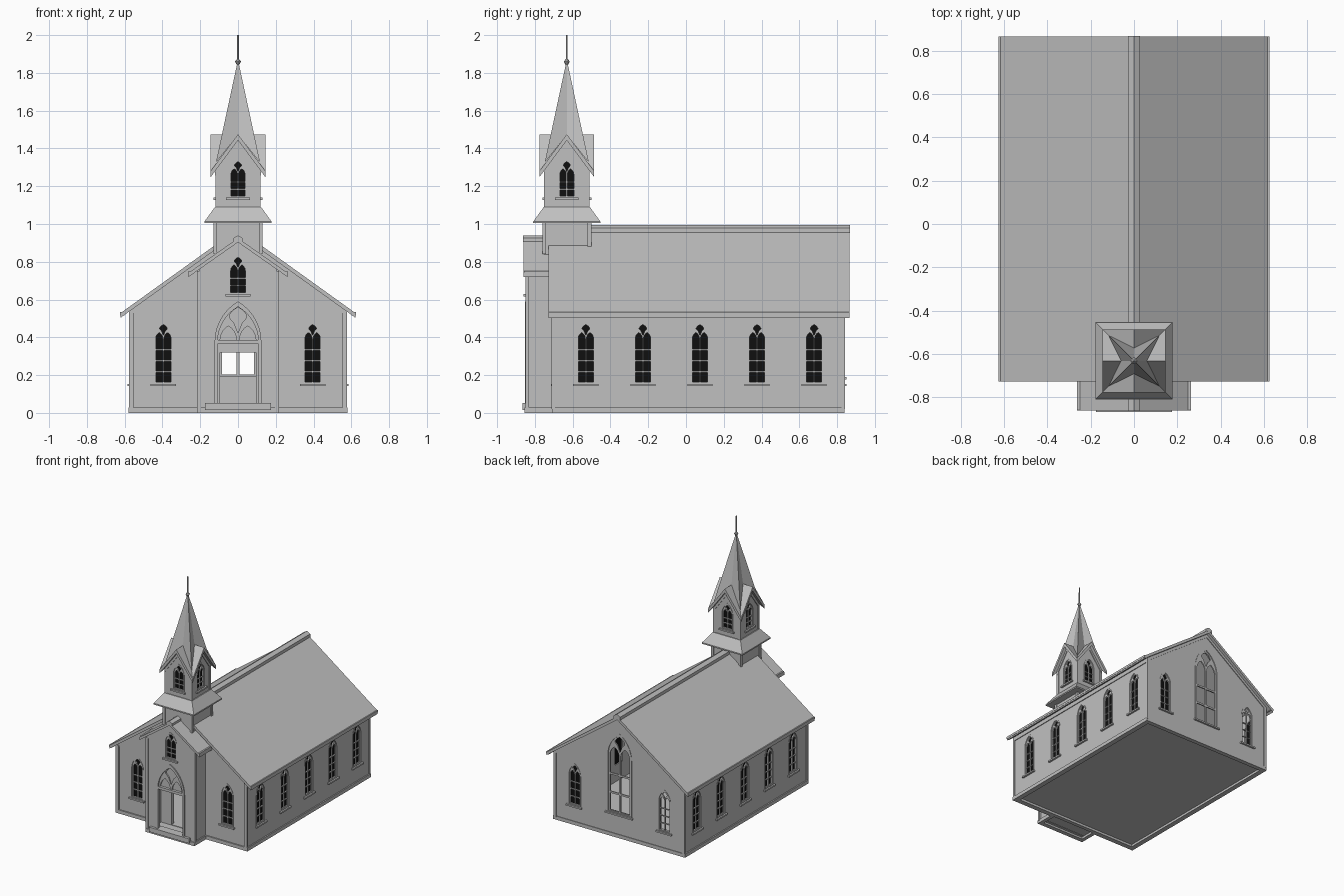
import bpy, bmesh, math
from mathutils import Matrix, Vector

if "Cube" in bpy.data.objects:
    bpy.data.objects.remove(bpy.data.objects["Cube"])


def material(name, value):
    m = bpy.data.materials.new(name)
    m.use_nodes = True
    m.diffuse_color = (value, value, value, 1)
    m.node_tree.nodes["Principled BSDF"].inputs["Base Color"].default_value = (value, value, value, 1)
    return m


GREY = material("painted grey", 0.53)
BLACK = material("black glass", 0.005)


def add_object(name, bm, mat=GREY):
    bmesh.ops.remove_doubles(bm, verts=bm.verts, dist=0.00005)
    bmesh.ops.recalc_face_normals(bm, faces=bm.faces)
    mesh = bpy.data.meshes.new(name)
    bm.to_mesh(mesh)
    bm.free()
    mesh.materials.append(mat)
    ob = bpy.data.objects.new(name, mesh)
    bpy.context.collection.objects.link(ob)
    return ob


def plate(name, frame, loops, d0, d1, mat=GREY):
    """Flat outline with holes, extruded from d0 to d1 along the frame's outward axis."""
    curve = bpy.data.curves.new(name, 'CURVE')
    curve.dimensions, curve.fill_mode = '2D', 'BOTH'
    curve.extrude = (d1 - d0) / 2
    for loop in loops:
        s = curve.splines.new('POLY')
        s.points.add(len(loop) - 1)
        for p, (u, v) in zip(s.points, loop):
            p.co = (u, v, 0, 1)
        s.use_cyclic_u = True
    tmp = bpy.data.objects.new(name, curve)
    bpy.context.collection.objects.link(tmp)
    graph = bpy.context.evaluated_depsgraph_get()
    mesh = bpy.data.meshes.new_from_object(tmp.evaluated_get(graph))
    bpy.data.objects.remove(tmp)
    bm = bmesh.new()
    bm.from_mesh(mesh)
    bpy.data.meshes.remove(mesh)
    bpy.data.curves.remove(curve)
    bm.transform(frame @ Matrix.Translation((0, 0, (d0 + d1) / 2)))
    for f in bm.faces:
        f.material_index = 0
        f.smooth = False
    return add_object(name, bm, mat)


def box(name, lo, hi):
    lo, hi = Vector(lo), Vector(hi)
    bm = bmesh.new()
    bmesh.ops.create_cube(bm, size=1, matrix=Matrix.Translation((lo + hi) / 2) @ Matrix.Diagonal((*(hi - lo), 1)))
    return add_object(name, bm)


def cone(name, r0, r1, z0, z1, sides, centre, turn=0):
    bm = bmesh.new()
    m = Matrix.Translation((*centre, (z0 + z1) / 2)) @ Matrix.Rotation(math.radians(turn), 4, 'Z')
    bmesh.ops.create_cone(bm, cap_ends=True, segments=sides, radius1=r0, radius2=r1, depth=z1 - z0, matrix=m)
    return add_object(name, bm)


def face(angle, dist, centre=(0, 0)):
    """Frame of an upright wall: u along the wall, v up, w outward."""
    return (Matrix.Translation((*centre, 0)) @ Matrix.Rotation(math.radians(angle), 4, 'Z')
            @ Matrix.Translation((0, -dist, 0)) @ Matrix.Rotation(math.pi / 2, 4, 'X'))


def rect(u0, u1, v0, v1):
    return [(u0, v0), (u1, v0), (u1, v1), (u0, v1)]


def lancet(c, w, v0, spring, n=7):
    """Pointed arch opening of half width w."""
    arc = [(2 * w * math.cos(t) - w, 2 * w * math.sin(t)) for t in (math.pi / 3 * i / n for i in range(n + 1))]
    right = [(c + x, spring + z) for x, z in arc]
    left = [(c - x, spring + z) for x, z in reversed(arc[:-1])]
    return [(c - w, v0), (c + w, v0)] + right + left


def chevron(w, ridge, slope, thick):
    e = ridge - slope * w
    return [(-w, e), (0, ridge), (w, e), (w, e - thick), (0, ridge - thick), (-w, e - thick)]


def window(name, frame, c, w, v0, spring, rows=4, glass=BLACK, sill=True):
    """Two-light traceried window with panes and sill."""
    t = w * 0.07
    step = (spring - v0) / rows
    holes = []
    for side in (-1, 1):
        cu, hw = c + side * (w / 2 - t / 2), w / 2 - 1.5 * t
        for i in range(rows - 1):
            holes.append(rect(cu - hw, cu + hw, v0 + i * step + t, v0 + (i + 1) * step - t))
        holes.append(lancet(cu, hw, v0 + (rows - 1) * step + t, spring, 5))
    eye = [(0, 0.35), (0.2, 0.85), (0.42, 1.08), (0.42, 1.2), (0.25, 1.42), (0, 1.58)]
    eye += [(-a, b) for a, b in reversed(eye[1:-1])]
    holes.append([(c + a * w, spring + b * w) for a, b in eye])
    plate(name + "_tracery", frame, [lancet(c, w + 0.003, v0 - 0.003, spring)] + holes, -0.014, -0.004)
    plate(name + "_casing", frame, [lancet(c, w + 0.008, v0 - 0.008, spring), lancet(c, w, v0, spring)], -0.01, 0.003)
    if glass:
        plate(name + "_glass", frame, [lancet(c, w + 0.002, v0 - 0.002, spring)], -0.022, -0.017, glass)
    if sill:
        plate(name + "_sill", frame, [rect(c - w - 0.02, c + w + 0.02, v0 - 0.018, v0 - 0.006)], -0.01, 0.015)


# Main dimensions
HW, Y0, Y1, RIDGE, SLOPE = 0.57, -0.70, 0.835, 0.975, 0.718
PW, PY, P_RIDGE, P_SLOPE = 0.205, -0.845, 0.925, 0.70
FRONT, PORCH, BACK = face(0, -Y0), face(0, -PY), face(180, Y1)
SIDES = {"left": (face(90, HW), 1), "right": (face(270, HW), -1)}
W, V0, SPRING = 0.047, 0.16, 0.393


def gable(w, ridge, slope, base=0.0):
    return [(-w, base), (w, base), (w, ridge - 0.02 - slope * w), (0, ridge - 0.02), (-w, ridge - 0.02 - slope * w)]


# Plinth and floor
def footprint(g):
    half = [(HW + 0.01 + g, Y1 + 0.005 + g), (HW + 0.01 + g, Y0 - 0.01 - g), (PW + 0.01 + g, Y0 - 0.01 - g),
            (PW + 0.01 + g, PY - 0.01 - g)]
    return half + [(-x, y) for x, y in reversed(half)]


plate("plinth", Matrix(), [footprint(0), footprint(-0.022)], 0, 0.028)
plate("floor", Matrix(), [footprint(-0.015)], 0.018, 0.026)
box("front_step", (-0.175, -0.866, 0.015), (0.175, -0.80, 0.052))

# Nave gable walls
small = [lancet(s * 0.395, W, V0, SPRING) for s in (-1, 1)]
plate("nave_front_wall", FRONT, [gable(HW, RIDGE, SLOPE), rect(-0.095, 0.095, 0.03, 0.32)] + small, -0.03, 0)
plate("nave_back_wall", BACK, [gable(HW, RIDGE, SLOPE), lancet(0, 0.1, 0.195, 0.64)] + small, -0.03, 0)
for c in (-0.395, 0.395):
    window("front_window", FRONT, c, W, V0, SPRING)
    window("back_window", BACK, c, W, V0, SPRING, glass=BLACK if c < 0 else None)
window("altar_window", BACK, 0, 0.1, 0.195, 0.64, rows=3, glass=None)

# Nave side walls with five windows each
for label, (frame, s) in SIDES.items():
    centres = [s * (-0.53 + 0.302 * i) for i in range(5)]
    ends = sorted((s * Y0, s * Y1))
    plate(label + "_wall", frame, [rect(*ends, 0, 0.55)] + [lancet(c, W, V0, SPRING) for c in centres], -0.03, 0)
    for c in centres:
        window(label + "_window", frame, c, W, V0, SPRING)
    plate(label + "_frieze", frame, [rect(*ends, 0.505, 0.535)], 0, 0.006)
    x = s * 0.612
    box(label + "_gutter", (x - 0.012, -0.727, 0.515), (x + 0.012, 0.865, 0.533))
    for y in (Y0, Y1):
        cx = s * (HW - 0.006)
        box(label + "_corner_board", (cx - 0.012, y - 0.012, 0.02), (cx + 0.012, y + 0.006, 0.54))

# Nave roof, rake boards and ridge cap
ORIGIN = face(0, 0)
plate("nave_roof", ORIGIN, [chevron(0.622, RIDGE, SLOPE, 0.025)], -0.865, 0.727)
plate("nave_ridge_cap", ORIGIN, [chevron(0.028, 0.996, 0.6, 0.026)], -0.867, 0.60)
for name, frame in (("front", FRONT), ("back", BACK)):
    plate(name + "_rake_board", frame, [chevron(HW, RIDGE - 0.02, SLOPE, 0.03)], 0, 0.006)

# Porch
D_W, D_SPRING = 0.112, 0.375
plate("porch_front_wall", PORCH, [gable(PW, P_RIDGE, P_SLOPE), lancet(0, D_W, 0.03, D_SPRING),
                                  lancet(0, 0.045, 0.635, 0.752)], -0.025, 0)
window("porch_window", PORCH, 0, 0.045, 0.635, 0.752, rows=3)
plate("door_surround", PORCH, [lancet(0, 0.124, 0.03, D_SPRING), lancet(0, D_W - 0.004, 0.045, D_SPRING)], -0.01, 0.008)
window("door_fanlight", PORCH, 0, D_W - 0.002, 0.373, 0.385, rows=1, glass=GREY, sill=False)
plate("door_transom", PORCH, [rect(-D_W, D_W, 0.368, 0.386)], -0.022, 0.004)
for s in (-1, 1):
    x = s * (PW - 0.01)
    box("porch_side_wall", (x - 0.01, PY, 0), (x + 0.01, Y0, 0.77))
    x = s * (PW + 0.002)
    box("porch_corner_board", (x - 0.01, PY - 0.006, 0.02), (x + 0.01, PY + 0.014, 0.75))
    x = s * 0.252
    box("porch_gutter", (x - 0.01, -0.858, 0.735), (x + 0.01, Y0, 0.75))
plate("porch_roof", ORIGIN, [chevron(0.262, P_RIDGE, P_SLOPE, 0.022)], 0.69, 0.86)
plate("porch_ridge_cap", ORIGIN, [chevron(0.025, 0.94, 0.6, 0.02)], 0.69, 0.862)
plate("porch_rake_board", PORCH, [chevron(PW, P_RIDGE - 0.018, P_SLOPE, 0.025)], 0, 0.006)

# Tower base and flared skirt
T = (0, -0.631)
R2 = math.sqrt(2)
box("tower_base", (-0.122, T[1] - 0.122, 0.82), (0.122, T[1] + 0.122, 1.02))
cone("tower_skirt_edge", 0.178 * R2, 0.178 * R2, 1.004, 1.014, 4, T, 45)
cone("tower_skirt", 0.177 * R2, 0.122 * R2, 1.014, 1.09, 4, T, 45)
for sx in (-1, 1):
    for sy in (-1, 1):
        for name, r, z0, z1 in (("tower_corner_board", 0.12, 0.84, 1.005), ("belfry_corner_board", 0.11, 1.08, 1.31)):
            x, y = sx * r, T[1] + sy * r
            box(name, (x - 0.01, y - 0.01, z0), (x + 0.01, y + 0.01, z1))

# Belfry: four gabled walls, each with a window and a mitred roof
G, G_RIDGE, G_SLOPE = 0.145, 1.475, 1.345
for i in range(4):
    frame = face(90 * i, 0.115, T)
    plate("belfry_wall", frame, [gable(0.115, G_RIDGE, G_SLOPE, 1.07), lancet(0, 0.043, 1.145, 1.262)], -0.025, 0)
    window("belfry_window", frame, 0, 0.043, 1.145, 1.262, rows=3)
    plate("belfry_rake_board", frame, [chevron(0.118, G_RIDGE - 0.02, G_SLOPE, 0.04)], 0, 0.006)
    bm = bmesh.new()
    for s in (-1, 1):
        pts = [(0, 0, G_RIDGE), (0, -G, G_RIDGE), (s * G, -G, G_RIDGE - G_SLOPE * G)]
        top = [bm.verts.new(p) for p in pts]
        low = [bm.verts.new((x, y, z - 0.032)) for x, y, z in pts]
        bm.faces.new(top)
        bm.faces.new(low)
        for a, b in ((1, 2), (2, 0)):
            bm.faces.new((top[a], top[b], low[b], low[a]))
    bm.transform(Matrix.Translation((*T, 0)) @ Matrix.Rotation(math.pi / 2 * i, 4, 'Z'))
    add_object("belfry_gable_roof", bm)

# Spire with corners running down into the valleys
bm = bmesh.new()
apex = bm.verts.new((*T, 1.87))
ring = []
for i in range(8):
    a = math.pi / 4 * i
    r, z = (0.117 * R2, 1.325) if i % 2 else (0.06, 1.472)
    ring.append(bm.verts.new((r * math.cos(a), T[1] + r * math.sin(a), z)))
for i in range(8):
    bm.faces.new((apex, ring[i], ring[(i + 1) % 8]))
add_object("spire", bm)

# Finial
cone("finial_collar", 0.008, 0.016, 1.845, 1.86, 8, T)
cone("finial_cap", 0.016, 0.004, 1.86, 1.875, 8, T)
cone("finial_rod", 0.005, 0.004, 1.865, 2.0, 8, T)
